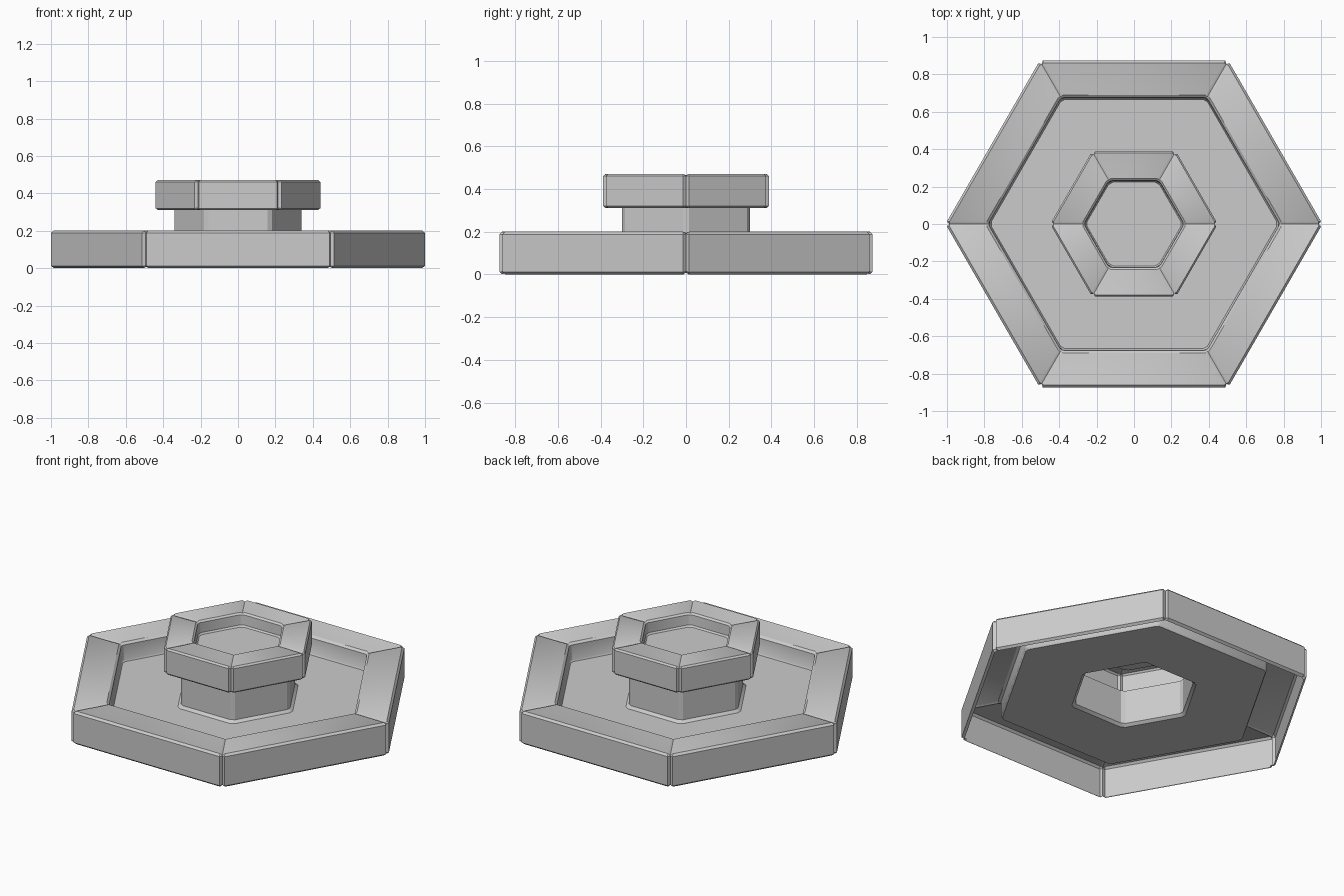
import bpy, bmesh
from math import cos, sin, pi
from mathutils import Vector

if "Cube" in bpy.data.objects:
    bpy.data.objects.remove(bpy.data.objects["Cube"])


def hex_shell(name, profile, corner, cap=False):
    """Loft a six-sided shell through (radius, height, groove depth) points.
    Each corner is three verts: two on the sides and a recessed middle one."""
    bm = bmesh.new()
    rings = []
    for i, (r, z, g) in enumerate(profile):
        before = profile[max(i - 1, 0)]
        after = profile[min(i + 1, len(profile) - 1)]
        t = Vector((after[0] - before[0], after[1] - before[1])).normalized()
        mid_r = r - corner / 2 - g * t.y
        mid_z = z + g * t.x
        ring = []
        for k in range(6):
            p, c, n = [Vector((cos(a * pi / 3), sin(a * pi / 3), 0)) for a in (k - 1, k, k + 1)]
            up = Vector((0, 0, z))
            ring.append(bm.verts.new(c * r + (p - c) * corner + up))
            ring.append(bm.verts.new(c * mid_r + Vector((0, 0, mid_z))))
            ring.append(bm.verts.new(c * r + (n - c) * corner + up))
        rings.append(ring)
    for low, high in zip(rings, rings[1:]):
        for j in range(18):
            k = (j + 1) % 18
            bm.faces.new((low[j], low[k], high[k], high[j]))
    if cap:
        bm.faces.new(rings[-1])
    mesh = bpy.data.meshes.new(name)
    bm.to_mesh(mesh)
    bm.free()
    obj = bpy.data.objects.new(name, mesh)
    bpy.context.collection.objects.link(obj)
    bpy.ops.object.select_all(action='DESELECT')
    obj.select_set(True)
    bpy.context.view_layer.objects.active = obj
    bpy.ops.object.shade_smooth_by_angle(angle=pi / 6)
    return obj


# Wide tray: open underneath, raised rim, recessed floor with a hole for the stem
hex_shell("tray", [
    (0.992, 0.0, 0.01), (1.008, 0.012, 0.012), (1.008, 0.188, 0.012), (0.994, 0.2, 0.01),
    (0.795, 0.2, 0.006), (0.78, 0.188, 0.004), (0.777, 0.10, 0), (0.77, 0.09, 0),
    (0.365, 0.09, 0)], 0.016)

# Hollow stem with a flared foot
hex_shell("stem", [(0.365, 0.09, 0), (0.347, 0.105, 0), (0.347, 0.31, 0)], 0.016)

# Overhanging head with its own rim and shallow dish
hex_shell("head", [
    (0.347, 0.31, 0), (0.436, 0.31, 0.006), (0.448, 0.32, 0.01), (0.448, 0.46, 0.01),
    (0.438, 0.47, 0.008), (0.28, 0.47, 0.005), (0.268, 0.46, 0.003), (0.266, 0.40, 0),
    (0.258, 0.39, 0)], 0.016, cap=True)
